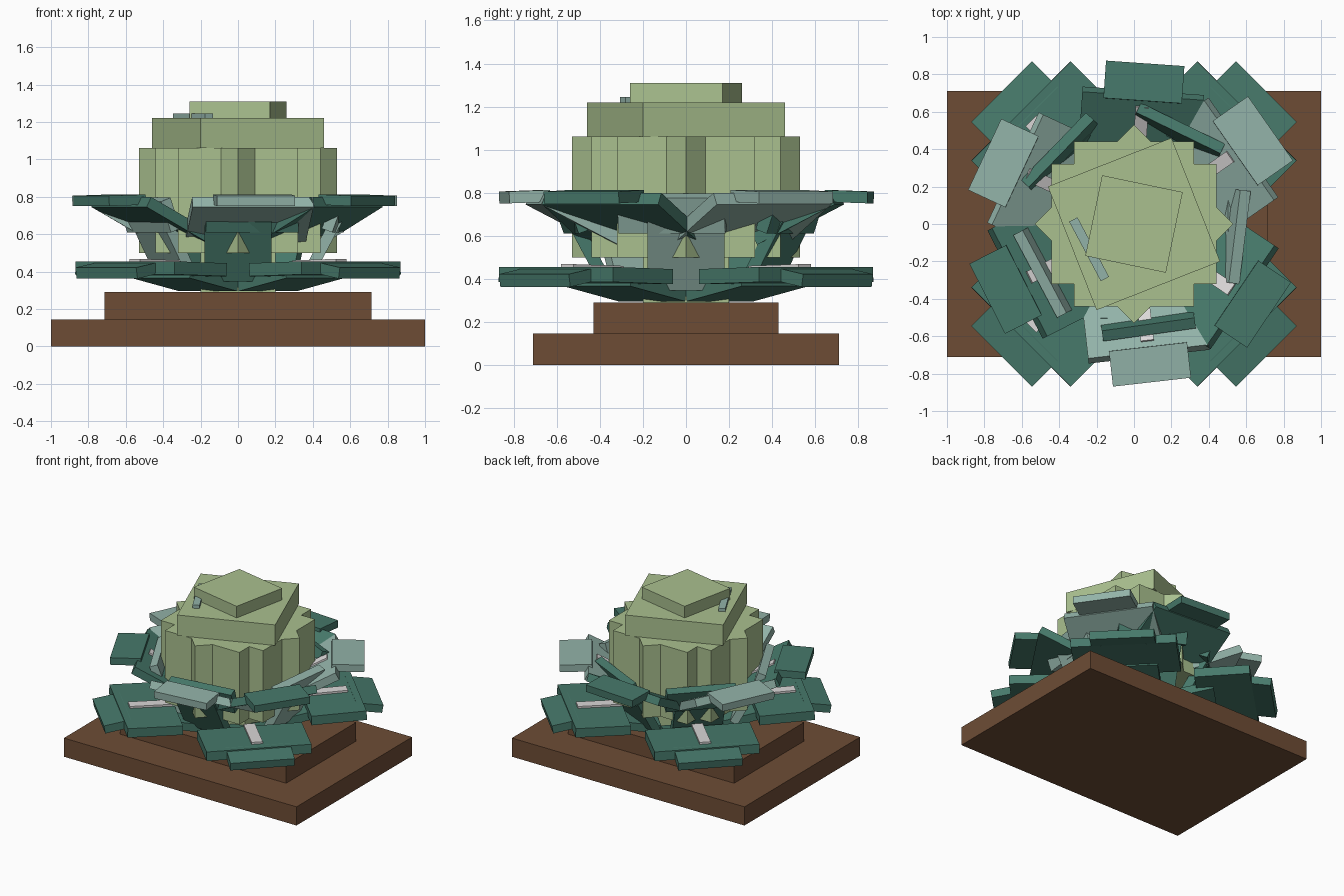
import bpy
from math import radians, atan2, hypot
from mathutils import Matrix, Vector

cube = bpy.data.objects.get("Cube")
if cube:
    bpy.data.objects.remove(cube, do_unlink=True)


def material(name, colour):
    m = bpy.data.materials.new(name)
    m.use_nodes = True
    m.diffuse_color = (*colour, 1)
    m.node_tree.nodes["Principled BSDF"].inputs["Base Color"].default_value = (*colour, 1)
    return m


BROWN = material("soil brown", (0.155, 0.073, 0.036))
HEAD = material("light green", (0.40, 0.53, 0.275))
DARK = material("dark green", (0.062, 0.19, 0.145))
PALE = material("pale teal", (0.29, 0.45, 0.395))
WHITE = material("vein white", (0.71, 0.69, 0.69))


def box(name, mat, size, matrix):
    bpy.ops.mesh.primitive_cube_add(size=1)
    ob = bpy.context.object
    ob.name = name
    ob.data.transform(Matrix.Diagonal((*size, 1)))
    ob.matrix_world = matrix
    ob.data.materials.append(mat)
    return ob


def block(name, mat, sx, sy, z0, z1, turn=0, centre=(0, 0)):
    """Upright box between two heights, turned about z."""
    place = Matrix.Translation((*centre, (z0 + z1) / 2))
    return box(name, mat, (sx, sy, z1 - z0), place @ Matrix.Rotation(radians(turn), 4, 'Z'))


def segment(name, mat, angle, width, start, end, thick):
    """Slab following a line in (radius, height), swung round z to an angle."""
    (r0, z0), (r1, z1) = start, end
    tilt = Matrix.Rotation(-atan2(z1 - z0, r1 - r0), 4, 'Y')
    mid = Matrix.Translation(((r0 + r1) / 2, 0, (z0 + z1) / 2))
    swing = Matrix.Rotation(radians(angle), 4, 'Z')
    return box(name, mat, (hypot(r1 - r0, z1 - z0), width, thick), swing @ mid @ tilt)


# Stepped soil base
block("soil_lower", BROWN, 2, 1.42, 0, 0.145)
block("soil_upper", BROWN, 1.43, 0.86, 0.145, 0.29)

# Head: crossed blocks, then turned caps
block("head_core", HEAD, 0.4, 0.4, 0.29, 0.52)
block("head_wide", HEAD, 0.88, 0.64, 0.5, 1.06)
block("head_deep", HEAD, 0.64, 0.88, 0.5, 1.06)
block("head_diamond", HEAD, 0.75, 0.75, 0.5, 1.06, 45)
block("head_shoulder", HEAD, 0.71, 0.71, 1.06, 1.22, 21.5)
block("head_cap", HEAD, 0.44, 0.44, 1.22, 1.31, -11.8)
block("head_fold", PALE, 0.05, 0.36, 1.17, 1.245, 28, (-0.24, -0.135))

# Lower ring: four spreading leaves on the diagonals
for angle in (45, 135, 225, 315):
    segment("lower_leaf_stem", DARK, angle, 0.44, (0.22, 0.325), (0.58, 0.395), 0.06)
    segment("lower_leaf", DARK, angle, 0.75, (0.46, 0.41), (0.855, 0.42), 0.07)
    segment("lower_leaf_tip", DARK, angle, 0.46, (0.80, 0.425), (0.995, 0.392), 0.06)
    segment("lower_leaf_vein", WHITE, angle, 0.08, (0.45, 0.45), (0.78, 0.458), 0.02)

# Middle ring: six rising leaves in alternating colours
for i, (angle, reach) in enumerate(((86, 0.86), (35, 0.89), (-34, 0.87),
                                    (-83.5, 0.85), (207, 0.88), (155, 0.88))):
    mat = PALE if i % 2 else DARK
    segment("middle_leaf", mat, angle, 0.65, (0.34, 0.585), (0.70, 0.772), 0.06)
    segment("middle_leaf_tip", mat, angle, 0.42, (0.66, 0.785), (reach, 0.778), 0.055)
    segment("middle_leaf_vein", WHITE, angle, 0.07, (0.36, 0.632), (0.63, 0.772), 0.02)

# Inner ring: five steep leaves hugging the head
for i, (angle, stem) in enumerate(((136, 136), (208, 208), (-82, -90), (-7, 0), (64, 68))):
    mat = PALE if i % 2 else DARK
    segment("inner_leaf_stem", mat, stem, 0.36, (0.36, 0.36), (0.53, 0.68), 0.06)
    segment("inner_leaf", mat, angle, 0.5, (0.51, 0.62), (0.57, 0.785), 0.06)
